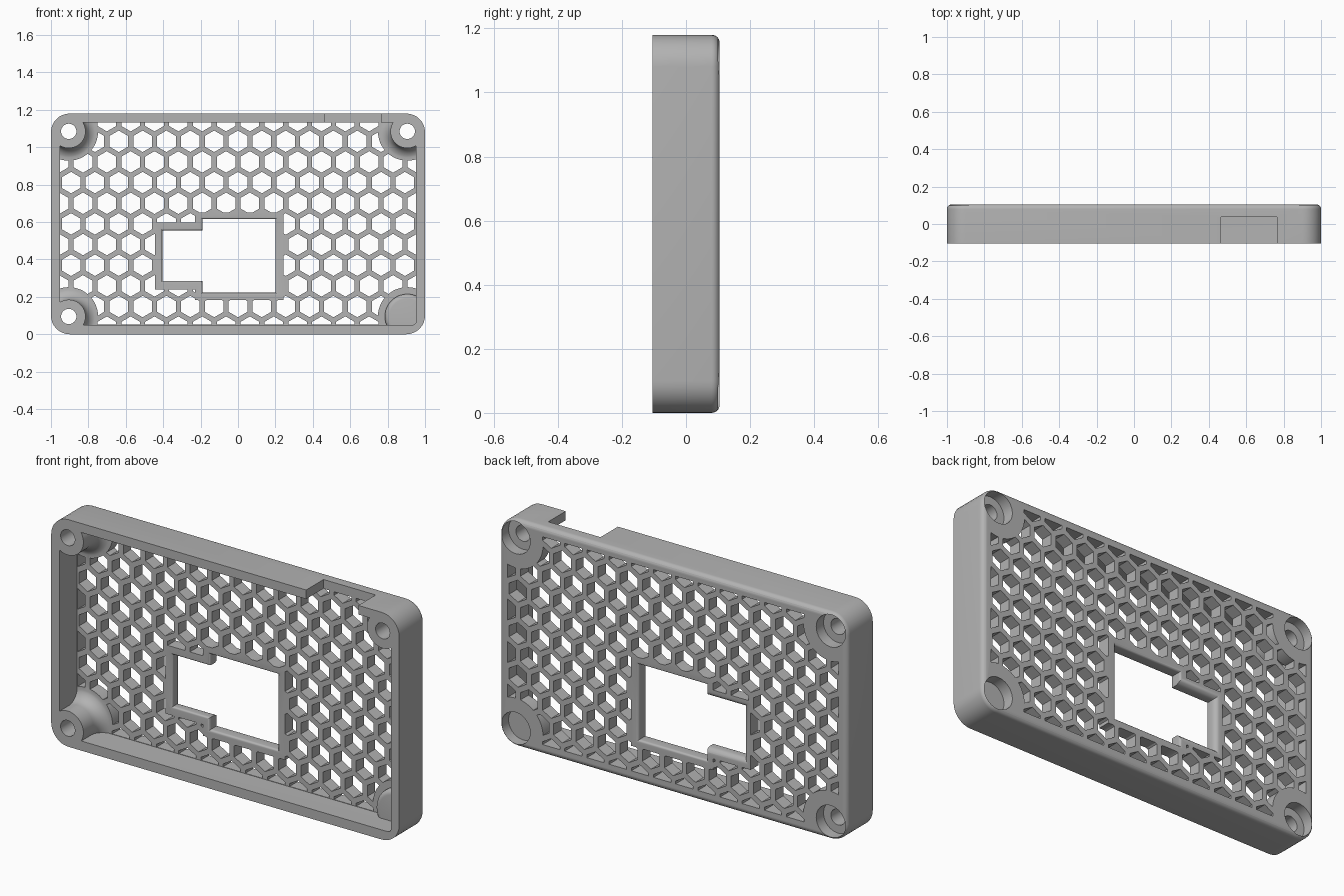
import bpy, bmesh, math

old = bpy.data.objects.get("Cube")
if old:
    bpy.data.objects.remove(old, do_unlink=True)

H = 1.18            # overall height
MID = H / 2
FRONT, BACK = -0.105, 0.105
FLOOR = 0.04        # inner face of the grille plate


def circle(cx, cz, r, n=48, start=0.0):
    return [(cx + r * math.cos(start + math.tau * i / n),
             cz + r * math.sin(start + math.tau * i / n)) for i in range(n)]


def rounded_rect(x0, x1, z0, z1, r, n=8):
    pts = []
    corners = [(x1 - r, z1 - r), (x0 + r, z1 - r), (x0 + r, z0 + r), (x1 - r, z0 + r)]
    for k, (cx, cz) in enumerate(corners):
        for i in range(n + 1):
            a = math.pi / 2 * (k + i / n)
            pts.append((cx + r * math.cos(a), cz + r * math.sin(a)))
    return pts


def rect(x0, x1, z0, z1, o=0.0):
    return [(x0 - o, z0 - o), (x1 + o, z0 - o), (x1 + o, z1 + o), (x0 - o, z1 + o)]


def loft(bm, rings):
    """Closed solid through a list of (outline, y) rings."""
    loops = [[bm.verts.new((x, y, z)) for x, z in pts] for pts, y in rings]
    for a, b in zip(loops, loops[1:]):
        for i in range(len(a)):
            j = (i + 1) % len(a)
            bm.faces.new((a[i], a[j], b[j], b[i]))
    bm.faces.new(loops[0][::-1])
    bm.faces.new(loops[-1])


def solid(name, *parts):
    bm = bmesh.new()
    for rings in parts:
        loft(bm, rings)
    bmesh.ops.recalc_face_normals(bm, faces=bm.faces)
    mesh = bpy.data.meshes.new(name)
    bm.to_mesh(mesh)
    bm.free()
    ob = bpy.data.objects.new(name, mesh)
    bpy.context.collection.objects.link(ob)
    return ob


def boolean(target, cutter, operation="DIFFERENCE", keep=False):
    mod = target.modifiers.new("cut", "BOOLEAN")
    mod.operation, mod.object, mod.solver = operation, cutter, "EXACT"
    bpy.context.view_layer.objects.active = target
    bpy.ops.object.modifier_apply(modifier=mod.name)
    if not keep:
        bpy.data.objects.remove(cutter, do_unlink=True)


# Outer shell with a rounded back edge
fillet = 0.025
rings = [(rounded_rect(-1, 1, 0, H, 0.1), FRONT)]
for i in range(7):
    a = math.pi / 2 * i / 6
    o = fillet * (1 - math.cos(a))
    rings.append((rounded_rect(-1 + o, 1 - o, o, H - o, 0.1 - o),
                  BACK - fillet + fillet * math.sin(a)))
case = solid("grille_case", rings)

# Inner cavity, leaving flared screw posts and one low corner pad
inner = (-0.953, 0.953, 0.05, 1.133, 0.02)
cavity = solid("cavity", [(rounded_rect(*inner), -0.2), (rounded_rect(*inner), FLOOR)])
screws = [(-0.905, 0.095), (-0.905, 1.085), (0.905, 1.085)]
pad = (0.905, 0.095)


def post(x, z, flare=0.065):
    rings = [(circle(x, z, 0.09), -0.3)]
    for i in range(9):
        a = math.pi / 2 * (1 - i / 8)
        rings.append((circle(x, z, 0.155 - flare * math.sin(a)),
                      FLOOR + 0.002 - flare * (1 - math.cos(a))))
    rings.append((circle(x, z, 0.155), 0.06))
    return rings


for x, z in screws:
    boolean(cavity, solid("post", post(x, z)))
low = [(circle(*pad, 0.095 + 0.025 * math.sin(math.pi / 2 * i / 5)),
        0.025 - 0.025 * math.cos(math.pi / 2 * i / 5)) for i in range(6)]
boolean(cavity, solid("pad", low + [(circle(*pad, 0.12), 0.06)]))
boolean(case, cavity)

# Honeycomb of hexagonal holes, kept clear of the rim, corners and window frame
pitch, radius = 0.1275, 0.0575
row_step = pitch * math.sqrt(3) / 2
cells = []
for row in range(-5, 6):
    for col in range(-8, 9):
        x = (col + 0.5 * (row % 2)) * pitch
        outline = circle(x, MID + row * row_step, radius, 6, math.pi / 6)
        cells.append([(outline, 0.02), (outline, 0.2)])
honeycomb = solid("honeycomb", *cells)
boolean(honeycomb, solid("limit", [(rect(-0.951, 0.951, 0.052, 1.131), 0.0),
                                   (rect(-0.951, 0.951, 0.052, 1.131), 0.3)]), "INTERSECT")
keep_clear = [rect(-0.23, 0.243, 0.182, 0.652), rect(-0.445, -0.15, 0.24, 0.597)]
keep_clear += [circle(x, z, 0.157) for x, z in screws + [pad]]
for outline in keep_clear:
    boolean(honeycomb, solid("clear", [(outline, -0.1), (outline, 0.4)]))
boolean(case, honeycomb)


# Stepped window with softened edges
def window(box, front, back):
    rings = [(rect(*box, front), 0.0)]
    for i in range(6):
        a = math.pi / 2 * i / 5
        rings.append((rect(*box, front * (1 - math.sin(a))),
                      FLOOR + front * (1 - math.cos(a))))
    for i in range(6):
        a = math.pi / 2 * i / 5
        rings.append((rect(*box, back * (1 - math.cos(a))),
                      BACK - back * (1 - math.sin(a))))
    return rings + [(rect(*box, back), 0.2)]


boolean(case, solid("window_wide", window((-0.19, 0.2, 0.222, 0.615), 0.012, 0.012)))
boolean(case, solid("window_narrow", window((-0.405, -0.15, 0.285, 0.555), 0.01, 0.03)))

# Screw holes, and round recesses on the back of all four corners
for x, z in screws:
    boolean(case, solid("hole", [(circle(x, z, 0.041, 32), -0.3), (circle(x, z, 0.041, 32), 0.3)]))
for x, z in screws + [pad]:
    boolean(case, solid("recess", [(circle(x, z, 0.083), 0.045), (circle(x, z, 0.083), 0.3)]))

# Cable notch in the top wall
slot = rect(0.465, 0.765, 1.12, 1.3)
boolean(case, solid("notch", [(slot, -0.3), (slot, 0.038)]))

# Grey finish and shading
grey = bpy.data.materials.new("plain_grey")
grey.use_nodes = True
colour = (0.45, 0.45, 0.45, 1)
grey.diffuse_color = colour
grey.node_tree.nodes["Principled BSDF"].inputs["Base Color"].default_value = colour
case.data.materials.clear()
case.data.materials.append(grey)
for poly in case.data.polygons:
    poly.material_index = 0
bpy.ops.object.select_all(action="DESELECT")
case.select_set(True)
bpy.context.view_layer.objects.active = case
bpy.ops.object.shade_smooth_by_angle(angle=math.radians(30))
